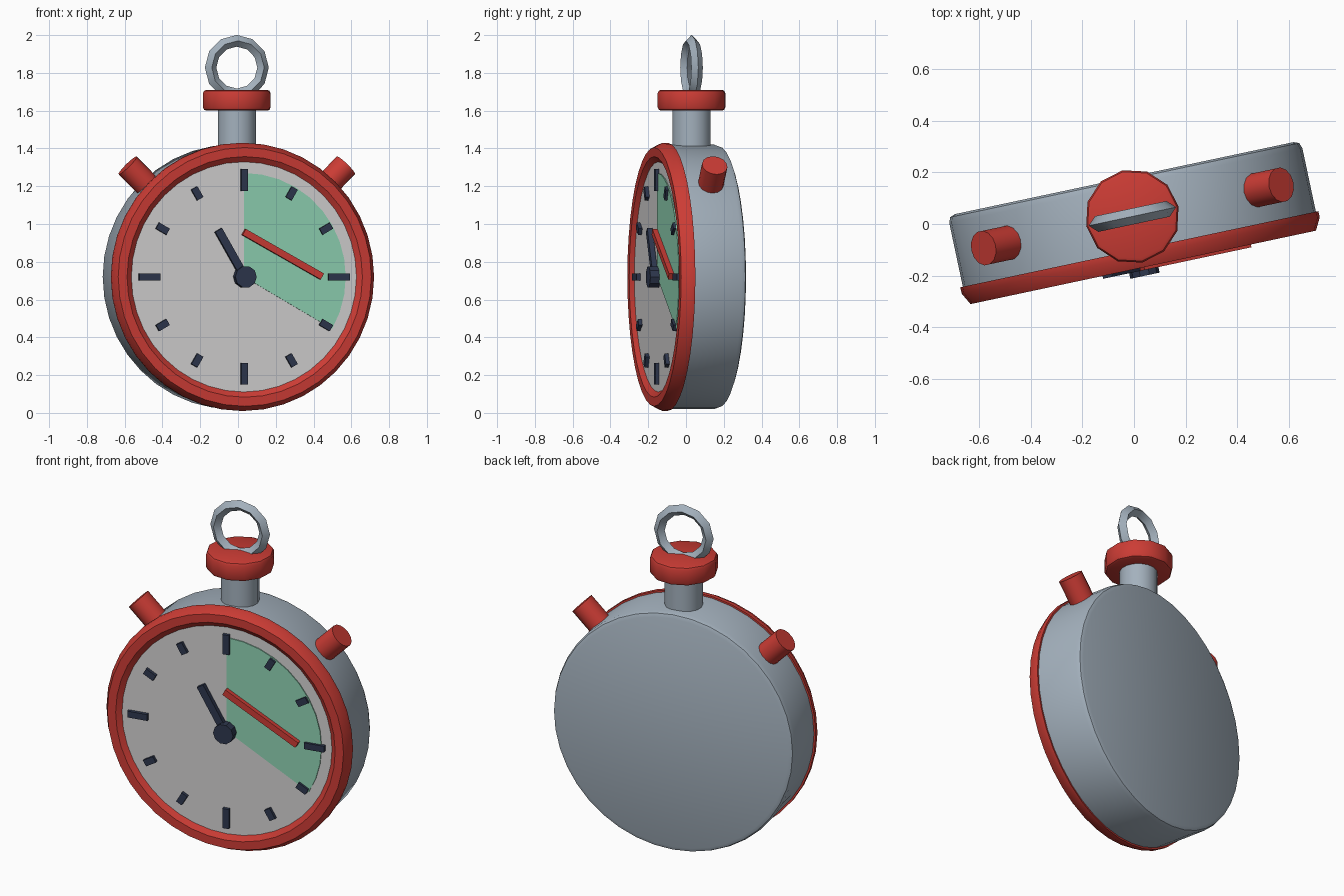
import bpy, bmesh, math
from mathutils import Matrix, Vector

if "Cube" in bpy.data.objects:
    bpy.data.objects.remove(bpy.data.objects["Cube"])

TURN = Matrix.Rotation(math.radians(12), 4, 'Z')
# Dial frame: x right, y up, z towards the front, origin at the dial centre
DIAL = TURN @ Matrix.Translation((0, 0, 0.72)) @ Matrix.Rotation(math.pi / 2, 4, 'X')
AXIS_Y = 0.03  # depth of the stem and buttons


def material(name, rgb):
    m = bpy.data.materials.new(name)
    m.diffuse_color = (*rgb, 1)
    m.use_nodes = True
    m.node_tree.nodes["Principled BSDF"].inputs["Base Color"].default_value = m.diffuse_color
    return m


RED = material("red", (0.60, 0.045, 0.035))
STEEL = material("blue grey steel", (0.37, 0.44, 0.51))
FACE = material("pale grey", (0.64, 0.63, 0.63))
GREEN = material("mint green", (0.27, 0.63, 0.44))
NAVY = material("dark navy", (0.027, 0.038, 0.075))


def finish(name, bm, frame, mat, smooth=None):
    bmesh.ops.recalc_face_normals(bm, faces=bm.faces)
    mesh = bpy.data.meshes.new(name)
    bm.to_mesh(mesh)
    bm.free()
    mesh.transform(frame)
    mesh.materials.append(mat)
    ob = bpy.data.objects.new(name, mesh)
    bpy.context.collection.objects.link(ob)
    if smooth:
        bpy.ops.object.select_all(action='DESELECT')
        ob.select_set(True)
        bpy.context.view_layer.objects.active = ob
        bpy.ops.object.shade_smooth_by_angle(angle=math.radians(smooth))
    return ob


def lathe(name, profile, n, frame, mat, smooth=35, closed=False):
    """Turn (radius, z) points about z; open profiles get flat end caps."""
    bm = bmesh.new()
    rings = [[bm.verts.new((r * math.cos(2 * math.pi * i / n),
                            r * math.sin(2 * math.pi * i / n), z)) for i in range(n)]
             for r, z in profile]
    pairs = list(zip(rings, rings[1:]))
    if closed:
        pairs.append((rings[-1], rings[0]))
    else:
        bm.faces.new(rings[0])
        bm.faces.new(rings[-1])
    for a, b in pairs:
        for i in range(n):
            j = (i + 1) % n
            bm.faces.new((a[i], a[j], b[j], b[i]))
    return finish(name, bm, frame, mat, smooth)


def bar(name, start, end, width, z0, z1, mat):
    """Flat bar on the dial between two points."""
    a, b = Vector(start), Vector(end)
    d = b - a
    mid = (a + b) / 2
    bm = bmesh.new()
    bmesh.ops.create_cube(bm, size=1)
    bmesh.ops.scale(bm, vec=(d.length, width, z1 - z0), verts=bm.verts)
    local = (Matrix.Translation((mid.x, mid.y, (z0 + z1) / 2))
             @ Matrix.Rotation(math.atan2(d.y, d.x), 4, 'Z'))
    return finish(name, bm, DIAL @ local, mat)


# Case, bezel and dial face
lathe("case", [(0.672, -0.182), (0.692, -0.174), (0.70, -0.152), (0.70, 0.12)],
      40, DIAL, STEEL)
lathe("bezel", [(0.60, 0.10), (0.71, 0.10), (0.71, 0.125), (0.685, 0.172),
                (0.637, 0.172), (0.603, 0.145)], 40, DIAL, RED, 30, closed=True)
lathe("dial_face", [(0.61, 0.11), (0.61, 0.15)], 40, DIAL, FACE)

# Green sector from twelve to four o'clock
bm = bmesh.new()
outline = [(0, 0)] + [(0.55 * math.sin(math.radians(a)), 0.55 * math.cos(math.radians(a)))
                      for a in range(0, 121, 10)]
sector = bm.faces.new([bm.verts.new((x, y, 0.148)) for x, y in outline])
top = bmesh.ops.extrude_face_region(bm, geom=[sector])
bmesh.ops.translate(bm, vec=(0, 0, 0.008),
                    verts=[v for v in top["geom"] if isinstance(v, bmesh.types.BMVert)])
finish("green_sector", bm, DIAL, GREEN)

# Hour marks, longer at the quarters
for h in range(12):
    a = math.radians(30 * h)
    d = Vector((math.sin(a), math.cos(a)))
    inner, outer = (0.455, 0.57) if h % 3 == 0 else (0.478, 0.543)
    bar(f"hour_mark_{h}", d * inner, d * outer, 0.037, 0.145, 0.17, NAVY)

# Hands and hub
bar("navy_hand", (0, 0), (-0.143, 0.248), 0.042, 0.155, 0.183, NAVY)
bar("red_hand", (-0.005, 0.238), (0.418, 0.002), 0.036, 0.155, 0.183, RED)
lathe("hub", [(0.058, 0.145), (0.058, 0.205)], 10, DIAL, NAVY)

# Stem and crown
POST = TURN @ Matrix.Translation((0, AXIS_Y, 0))
lathe("stem", [(0.102, 1.36), (0.102, 1.64)], 16, POST, STEEL)
lathe("crown", [(0.165, 1.60), (0.177, 1.605), (0.183, 1.617), (0.183, 1.693),
                (0.177, 1.705), (0.165, 1.71)], 12, POST, RED, 40)

# Carrying ring with a diamond section
RING = POST @ Matrix.Translation((0, 0, 1.828)) @ Matrix.Rotation(math.pi / 2, 4, 'X')
lathe("carrying_ring", [(0.173, 0), (0.142, 0.031), (0.111, 0), (0.142, -0.031)],
      12, RING, STEEL, 25, closed=True)

# Side push buttons
for side, label in ((-1, "left"), (1, "right")):
    tilt = (POST @ Matrix.Translation((0, 0, 0.72))
            @ Matrix.Rotation(side * math.pi / 4, 4, 'Y'))
    lathe(f"{label}_push_button", [(0.068, 0.62), (0.068, 0.835)], 14, tilt, RED)
